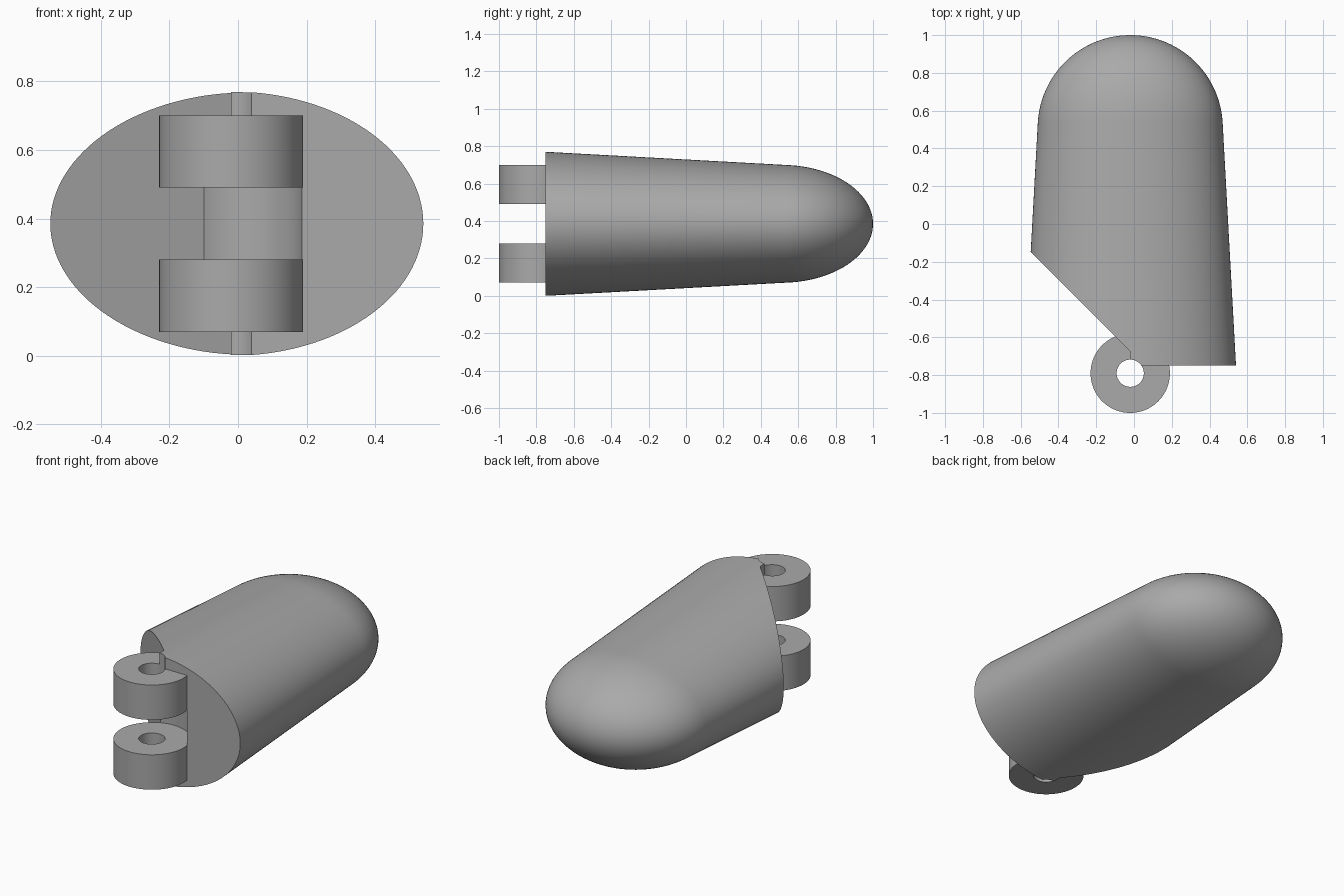
import bpy, bmesh, math

cube = bpy.data.objects.get("Cube")
if cube:
    bpy.data.objects.remove(cube, do_unlink=True)

grey = bpy.data.materials.new("plain grey")
grey.use_nodes = True
grey.diffuse_color = (0.4, 0.4, 0.4, 1)
grey.node_tree.nodes["Principled BSDF"].inputs["Base Color"].default_value = (0.4, 0.4, 0.4, 1)

AXIS_X, MID_Z = -0.02, 0.385      # centre line of the segment
PIN_Y, LUG_R, HOLE_R = -0.79, 0.21, 0.072
FRONT_Y = -0.75


def make_object(name, bm):
    bmesh.ops.recalc_face_normals(bm, faces=bm.faces)
    mesh = bpy.data.meshes.new(name)
    bm.to_mesh(mesh)
    bm.free()
    mesh.materials.append(grey)
    obj = bpy.data.objects.new(name, mesh)
    bpy.context.collection.objects.link(obj)
    return obj


def prism(name, outline, z0, z1):
    """Extrude a plan outline between two heights."""
    bm = bmesh.new()
    face = bm.faces.new([bm.verts.new((x, y, z0)) for x, y in outline])
    top = bmesh.ops.extrude_face_region(bm, geom=[face])["geom"]
    verts = [v for v in top if isinstance(v, bmesh.types.BMVert)]
    bmesh.ops.translate(bm, verts=verts, vec=(0, 0, z1 - z0))
    return make_object(name, bm)


def pin_cylinder(name, radius, z0, z1, sides=96):
    ring = [(AXIS_X + radius * math.cos(i * math.tau / sides),
             PIN_Y + radius * math.sin(i * math.tau / sides)) for i in range(sides)]
    return prism(name, ring, z0, z1)


def combine(target, tool, operation):
    """Apply a boolean and drop the tool object."""
    mod = target.modifiers.new(operation, "BOOLEAN")
    mod.operation, mod.solver, mod.object = operation, "EXACT", tool
    bpy.context.view_layer.objects.active = target
    bpy.ops.object.modifier_apply(modifier=mod.name)
    bpy.data.objects.remove(tool, do_unlink=True)


# Tapered oval body with a rounded tip
DOME_Y, DOME_R, DOME_H = 0.51, 0.49, 0.315
start = math.radians(3)
profile = [(FRONT_Y, 0.56, MID_Z)]
for i in range(24):
    a = start + (math.pi / 2 - start) * i / 24
    profile.append((DOME_Y + DOME_R * math.sin(a), DOME_R * math.cos(a), DOME_H * math.cos(a)))

SIDES = 128
bm = bmesh.new()
rings = [[bm.verts.new((AXIS_X + rx * math.cos(k * math.tau / SIDES), y,
                        MID_Z + rz * math.sin(k * math.tau / SIDES)))
          for k in range(SIDES)] for y, rx, rz in profile]
tip = bm.verts.new((AXIS_X, DOME_Y + DOME_R, MID_Z))
bm.faces.new(rings[0])
for k in range(SIDES):
    n = (k + 1) % SIDES
    for lower, upper in zip(rings, rings[1:]):
        bm.faces.new((lower[k], lower[n], upper[n], upper[k]))
    bm.faces.new((rings[-1][k], rings[-1][n], tip))
body = make_object("finger_segment", bm)

# Slanted clearance on the right of the hinge
wedge = [(AXIS_X, -0.675), (-1.02, 0.325), (-1.02, -1.2), (AXIS_X, -1.2)]
combine(body, prism("slant_cutter", wedge, -0.5, 1.5), "DIFFERENCE")

# Round socket between the lugs, the two lugs, then the pin hole
combine(body, pin_cylinder("socket_cutter", LUG_R, 0.28, 0.49), "DIFFERENCE")
for z0 in (0.07, 0.49):
    combine(body, pin_cylinder("hinge_lug", LUG_R, z0, z0 + 0.21), "UNION")
combine(body, pin_cylinder("pin_hole_cutter", HOLE_R, -0.5, 1.5), "DIFFERENCE")

bpy.ops.object.select_all(action="DESELECT")
body.select_set(True)
bpy.context.view_layer.objects.active = body
bpy.ops.object.shade_smooth_by_angle(angle=math.radians(30))
